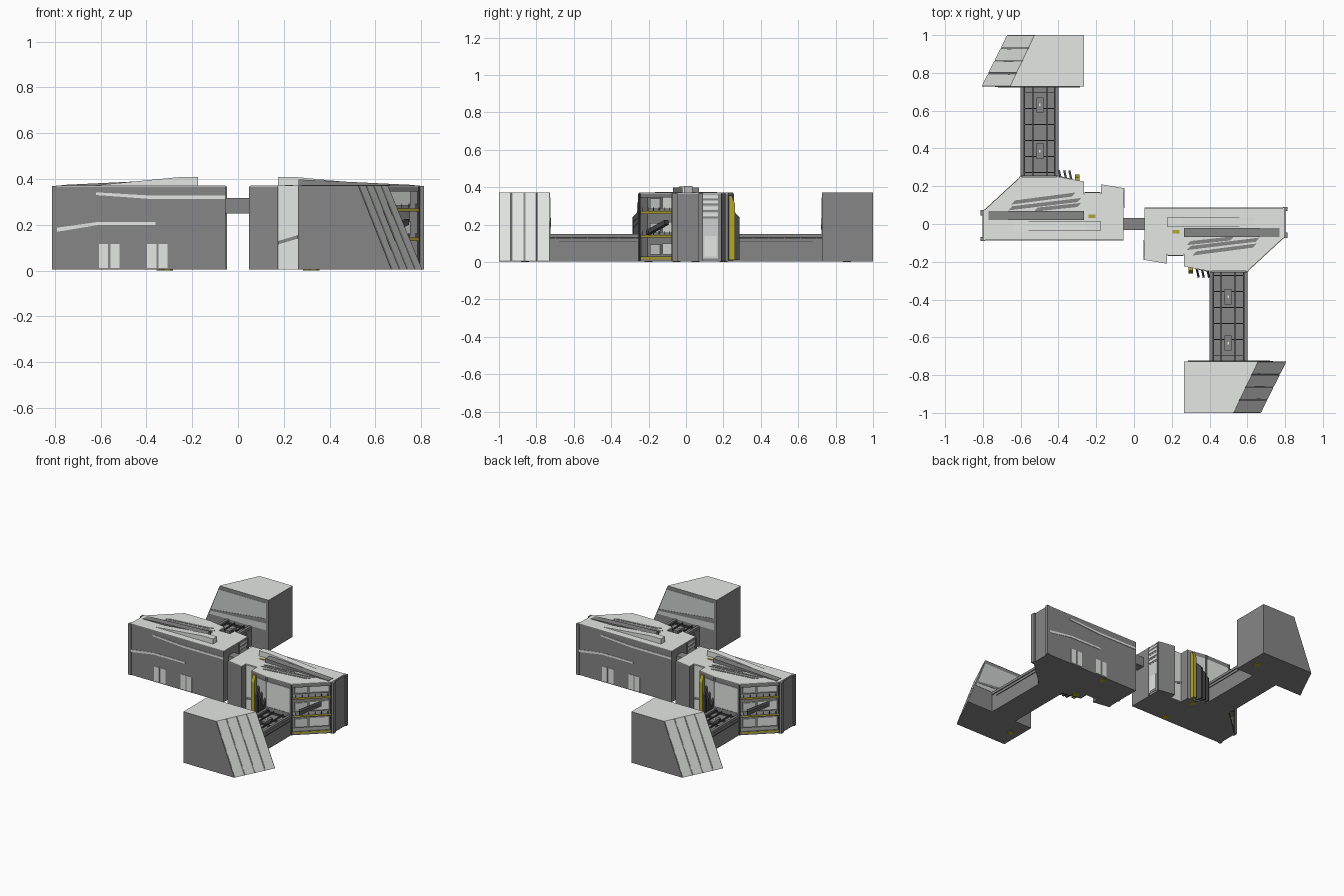
import bpy, bmesh, math
from mathutils import Vector

if "Cube" in bpy.data.objects:
    bpy.data.objects.remove(bpy.data.objects["Cube"])

def material(name, r, g, b):
    m = bpy.data.materials.new(name)
    m.diffuse_color = (r, g, b, 1)
    m.use_nodes = True
    m.node_tree.nodes["Principled BSDF"].inputs["Base Color"].default_value = m.diffuse_color
    return m

WALL = material("wall grey", .24, .24, .24)
LIGHT = material("pale roof", .79, .81, .79)
GLASS = material("glass grey", .62, .64, .64)
DARK = material("dark trim", .07, .07, .07)
YELLOW = material("yellow", .45, .38, .03)
BASE = .004  # underside of the building


def finish(name, bm, mat, top=None, pair=True):
    """Make the object and its half-turn twin (the building is point symmetric)."""
    bmesh.ops.recalc_face_normals(bm, faces=bm.faces)
    me = bpy.data.meshes.new(name)
    me.materials.append(mat)
    if top:
        me.materials.append(top)
        for f in bm.faces:
            f.material_index = int(f.normal.z > .9)
    bm.to_mesh(me)
    bm.free()
    for k in range(2 if pair else 1):
        ob = bpy.data.objects.new(name + ("_east", "_west")[k] if pair else name, me)
        ob.rotation_euler.z = math.pi * k
        bpy.context.collection.objects.link(ob)


def loft(name, low, high, mat, top=None, pair=True):
    bm = bmesh.new()
    a = [bm.verts.new(p) for p in low]
    b = [bm.verts.new(p) for p in high]
    bm.faces.new(a)
    bm.faces.new(b)
    n = len(a)
    for i in range(n):
        bm.faces.new((a[i], a[(i + 1) % n], b[(i + 1) % n], b[i]))
    finish(name, bm, mat, top, pair)


def extrude(name, pts, vec, mat, **kw):
    loft(name, pts, [Vector(p) + Vector(vec) for p in pts], mat, **kw)


def prism(name, pts, z0, z1, mat, **kw):
    extrude(name, [(x, y, z0) for x, y in pts], (0, 0, z1 - z0), mat, **kw)


def box(name, x0, x1, y0, y1, z0, z1, mat, **kw):
    prism(name, [(x0, y0), (x1, y0), (x1, y1), (x0, y1)], z0, z1, mat, **kw)


def plate(name, a, b, z0, z1, mat, t=.006):
    """Upright plate on the wall from a to b, growing to the outside by t."""
    d = (Vector(b) - Vector(a)).normalized() * t
    n = Vector((d.y, -d.x))
    prism(name, [a, b, Vector(b) + n, Vector(a) + n], z0, z1, mat)


# Main hall: core with a recessed loggia on the diagonal, slabs and roof skin
inner = [(.055, .085), (.055, -.19), (.175, -.21), (.175, -.16), (.265, -.16),
         (.265, -.225), (.40, -.25), (.60, -.25)]
outer = [(.795, -.07), (.795, .085)]
D0, D1 = Vector((.60, -.25)), Vector((.795, -.07))
B0, B1 = Vector((.565, -.205)), Vector((.75, -.035))
prism("hall_core", inner + [B0, B1] + outer, .03, .345, WALL)
prism("hall_floor", inner + outer, BASE, .03, WALL)
prism("hall_lintel", inner + outer, .345, .367, WALL)
prism("hall_roof", inner + outer, .367, .371, LIGHT)

# Corner posts at the far end
box("end_post_back", .79, .812, .068, .09, BASE, .37, WALL)
box("end_post_front", .785, .812, -.075, -.045, BASE, .37, WALL)
box("end_wall_panel", .79, .803, -.045, .068, BASE, .367, WALL)

# Loggia: glazing, floors with yellow edges, mullions and a ramp
for z in (.04, .155, .285):
    plate("loggia_glass", B0.lerp(B1, .1), B0.lerp(B1, .42), z, z + .055, GLASS)
    plate("loggia_glass", B0.lerp(B1, .5), B1, z, z + .06, LIGHT)
for z in (.012, .13, .258):
    if z > .1:
        prism("loggia_floor", [D0, D1, B1, B0], z, z + .014, WALL)
    plate("loggia_edge", D0.lerp(D1, .06), D0.lerp(D1, .97), z + .002, z + .014, YELLOW, .002)
for t in (0, .97):
    plate("loggia_post", D0.lerp(D1, t), D0.lerp(D1, t + .03), BASE, .367, DARK, .004)
for z0 in (.165, .293):
    for k in range(6):
        t = .1 + .16 * k
        plate("railing_post", D0.lerp(D1, t), D0.lerp(D1, t + .015), z0 - .025, z0, DARK, .002)
R0, R1 = D0.lerp(D1, .2), D0.lerp(D1, .75)
extrude("loggia_ramp", [(*R0, .145), (*R1, .20), (*R1, .225), (*R0, .17)], (-.02, .022, 0), DARK)

# Glazed wall above the corridor, with mullions
plate("corridor_window", (.41, -.25), (.59, -.25), .155, .34, LIGHT, .004)
plate("side_window", (.325, -.236), (.395, -.249), .03, .34, GLASS, .004)
for x in (.40, .592):
    box("window_post", x, x + .01, -.257, -.25, BASE, .367, WALL)
box("window_sill", .40, .60, -.257, -.25, .15, .162, WALL)

# Entrance recess: full height window with a slanted grey lower part
box("entrance_window", .178, .262, -.166, -.16, BASE, .367, LIGHT)
extrude("entrance_base", [(.178, -.166, .115), (.262, -.166, .14), (.262, -.166, .155),
                          (.178, -.166, .13)], (0, -.004, 0), WALL)

# Inner gable: glazing, slats and posts
plate("gable_window", (.055, -.092), (.055, -.172), .02, .36, GLASS, .003)
for z in (.245, .28, .315, .342):
    plate("gable_slat", (.055, -.092), (.055, -.172), z, z + .014, LIGHT, .006)
    plate("gable_gap", (.055, -.092), (.055, -.172), z - .012, z - .002, WALL, .004)
plate("gable_lower_pane", (.055, -.10), (.055, -.162), .03, .14, LIGHT, .006)
for y in (-.085, -.172, -.183):
    plate("gable_post", (.055, y), (.055, y - .007), BASE, .367, WALL, .006)

# Yellow blade and dark fins beside the entrance
extrude("yellow_blade", [(.288, -.225, .01), (.288, -.262, .01), (.288, -.262, .31),
                         (.288, -.245, .355), (.288, -.225, .355)], (.025, 0, 0), YELLOW)
for x, h in ((.325, .30), (.352, .27), (.38, .24)):
    extrude("side_fin", [(x, -.23, .01), (x + .012, -.285, .01), (x + .012, -.285, h - .06),
                         (x, -.23, h)], (.011, .002, 0), DARK)

# Long wall: bent light strips and low windows
for pts in ([(.62, .342), (.37, .327), (.055, .327), (.055, .312), (.37, .312), (.62, .33)],
            [(.80, .186), (.61, .213), (.36, .213), (.36, .2), (.61, .199), (.80, .168)]):
    extrude("wall_strip", [(x, .085, z) for x, z in pts], (0, .003, 0), LIGHT)
for x in (.307, .357, .517, .567):
    box("low_window", x, x + .04, .085, .088, .012, .117, LIGHT)

# Roof wedges, slanted louvres and yellow hatch
extrude("roof_wedge_light", [(.175, -.012, .37), (.65, -.012, .37), (.26, -.012, .408),
                             (.175, -.012, .408)], (0, .047, 0), LIGHT)
extrude("roof_wedge_dark", [(.265, -.07, .37), (.77, -.07, .37), (.77, -.07, .374),
                            (.265, -.07, .398)], (0, .05, 0), WALL)
for x0, y0, x1, y1 in ((.31, -.155, .65, -.113), (.28, -.126, .665, -.082), (.28, -.1, .53, -.075)):
    prism("roof_louvre", [(x0, y0 - .012), (x1 - .02, y1 - .012), (x1, y1 + .01), (x0 + .02, y0 + .01)],
          .37, .3735, WALL)
box("roof_hatch", .205, .24, -.05, -.032, .37, .374, YELLOW)

# Corridor: base, rails, beams and roof lights
box("corridor_base", .402, .598, -.73, -.24, BASE, .128, WALL)
for x in (.40, .582):
    box("corridor_rail", x, x + .018, -.727, -.25, .132, .15, WALL)
    box("corridor_gutter", x + (.018 if x < .5 else -.006), x + (.024 if x < .5 else 0),
        -.727, -.25, .128, .138, DARK)
for x in (.458, .532):
    box("corridor_joist", x, x + .005, -.727, -.25, .128, .138, DARK)
for k in range(6):
    y = -.70 + .085 * k
    box("corridor_beam", .405, .595, y, y + .005, .128, .14, DARK)
for x0, x1 in ((.399, .402), (.598, .601)):
    box("corridor_line", x0, x1, -.68, -.26, .106, .111, DARK)
for y in (-.385, -.63):
    box("roof_light_frame", .48, .516, y - .04, y + .04, .128, .144, WALL)
    box("roof_light", .494, .503, y - .008, y + .006, .144, .147, LIGHT)

# End pavilion with one sloped face
low = [(.265, -1, BASE), (.67, -1, BASE), (.805, -.727, BASE), (.265, -.727, BASE)]
high = [(.265, -1, .371), (.525, -1, .371), (.655, -.727, .371), (.265, -.727, .371)]
loft("pavilion", low, high, WALL, top=LIGHT)

# Light bands on the slope
a, b, c, d = (Vector(p) for p in (low[1], low[2], high[2], high[1]))
n = (b - a).cross(d - a).normalized() * .002
for k in range(4):
    s, e = .25 * k + .018, .25 * k + .232
    quad = [a.lerp(b, s), a.lerp(b, e), d.lerp(c, e), d.lerp(c, s)]
    extrude("slope_band", quad, n, LIGHT)

# Pavilion window towards the hall, with slanted bar
extrude("pavilion_window", [(.285, -.727, .15), (.735, -.727, .15), (.66, -.727, .345),
                            (.285, -.727, .345)], (0, .002, 0), GLASS)
extrude("pavilion_bar", [(.285, -.727, .20), (.72, -.727, .175), (.72, -.727, .187),
                         (.285, -.727, .235)], (0, .004, 0), WALL)

# Yellow feet below
for x, y in ((.31, .05), (.33, -.2), (.33, -.86)):
    prism("foot", [(x + .025 * math.cos(t * math.pi / 3), y + .025 * math.sin(t * math.pi / 3))
                   for t in range(6)], 0, BASE, YELLOW)

# Bridge joining the two halves
box("bridge", -.06, .06, -.032, .032, .25, .318, WALL, pair=False)
